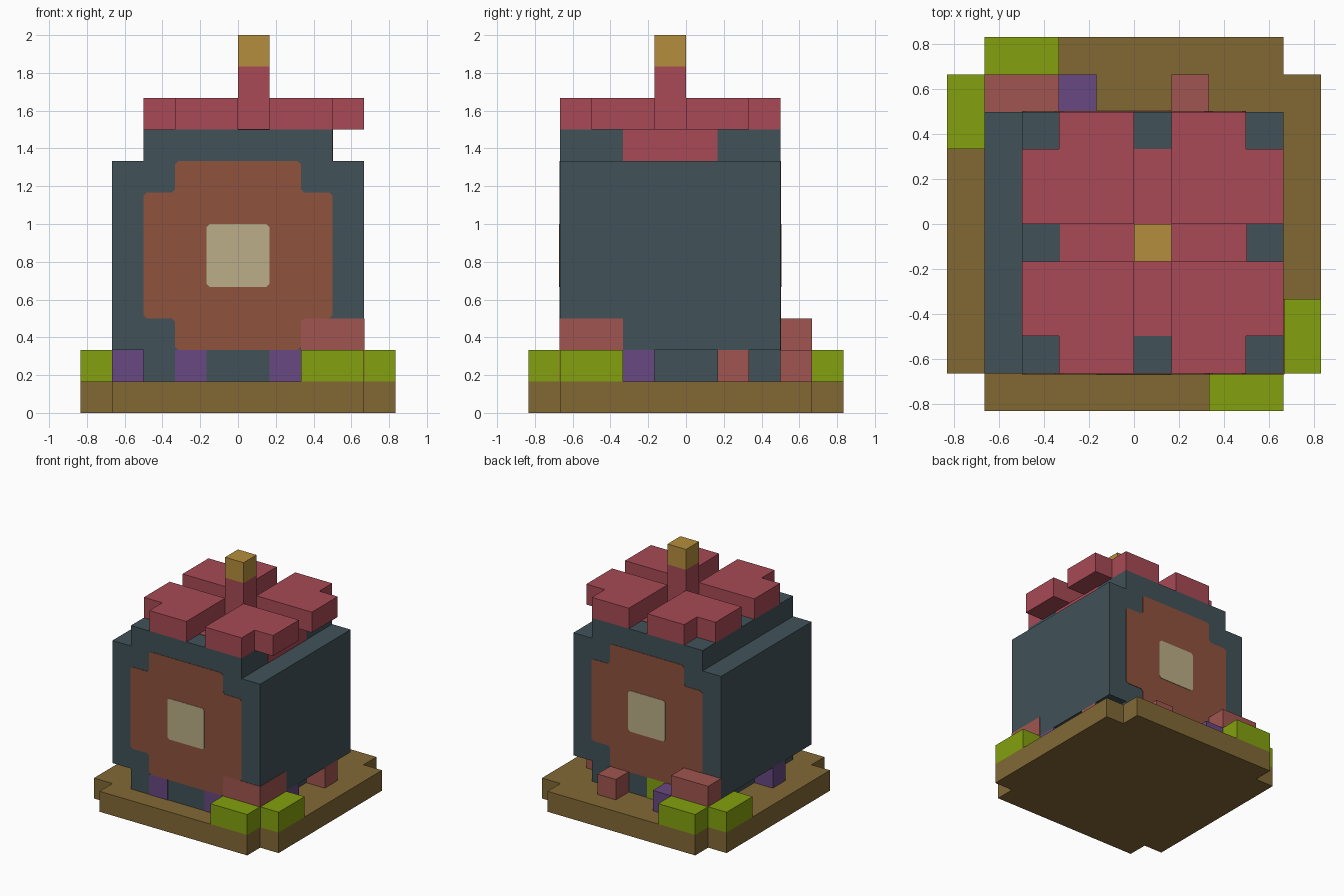
import bpy, bmesh
from mathutils import Vector

if "Cube" in bpy.data.objects:
    bpy.data.objects.remove(bpy.data.objects["Cube"])

U = 1 / 6      # one block
E = 0.02       # how far painted pieces stand proud, in blocks


def material(name, rgb):
    col = [((c / 255 + 0.055) / 1.055) ** 2.4 if c > 10 else c / 255 / 12.92 for c in rgb] + [1]
    m = bpy.data.materials.new(name)
    m.use_nodes = True
    m.diffuse_color = col
    b = m.node_tree.nodes["Principled BSDF"]
    b.inputs["Base Color"].default_value = col
    b.inputs["Roughness"].default_value = 1
    return m


SLATE = material("slate", (65, 82, 88))
BROWN = material("wood brown", (142, 82, 60))
CREAM = material("cream", (188, 174, 136))
EARTH = material("earth", (130, 105, 53))
GREEN = material("leaf green", (131, 160, 14))
PURPLE = material("purple", (104, 72, 130))
SALMON = material("salmon", (160, 85, 80))
RED = material("petal red", (168, 74, 85))
GOLD = material("gold", (181, 141, 60))


def prism(name, mat, pts, lo, hi, axis="z"):
    """Extrude an outline, given in blocks, along z (xy outline) or y (xz outline)."""
    def place(p, d):
        return Vector((p[0], p[1], d) if axis == "z" else (p[0], d, p[1])) * U
    bm = bmesh.new()
    a = [bm.verts.new(place(p, lo)) for p in pts]
    b = [bm.verts.new(place(p, hi)) for p in pts]
    bm.faces.new(a)
    bm.faces.new(b)
    for i in range(len(pts)):
        j = (i + 1) % len(pts)
        bm.faces.new((a[i], a[j], b[j], b[i]))
    bmesh.ops.recalc_face_normals(bm, faces=bm.faces)
    me = bpy.data.meshes.new(name)
    bm.to_mesh(me)
    bm.free()
    me.materials.append(mat)
    ob = bpy.data.objects.new(name, me)
    bpy.context.collection.objects.link(ob)
    return ob


def box(name, mat, x0, x1, y0, y1, z0, z1):
    return prism(name, mat, [(x0, y0), (x1, y0), (x1, y1), (x0, y1)], z0, z1)


def notched(cx, cy, r, n=1):
    """Square outline of half width r with a square notch n at each corner."""
    q = r - n
    pts = [(q, -r), (q, -q), (r, -q), (r, q), (q, q), (q, r),
           (-q, r), (-q, q), (-r, q), (-r, -q), (-q, -q), (-q, -r)]
    return [(cx + x, cy + y) for x, y in pts]


def chamfer(pts, d=0.1):
    """Clip every corner of an outline by d."""
    out = []
    for i, p in enumerate(pts):
        p = Vector(p)
        for q in (pts[i - 1], pts[(i + 1) % len(pts)]):
            out.append(tuple(p + (Vector(q) - p).normalized() * d))
    return out


# Ground slab
prism("ground_slab", EARTH, notched(0, 0, 5), 0, 1)

# Body: one profile run front to back, narrower at the foot and at the top
half = [(3, 1), (3, 2), (4, 2), (4, 8), (3, 8), (3, 9)]
prism("body", SLATE, half + [(-x, z) for x, z in reversed(half)], -4, 3, "y")

# Wood-grain panels with a pale centre on both ends
square = [(-1, 4), (1, 4), (1, 6), (-1, 6)]
for end, y, s in (("front", -4, -1), ("back", 3, 1)):
    prism(end + "_wood_panel", BROWN, chamfer(notched(0, 5, 3)), y - s * 0.1, y + s * E, "y")
    prism(end + "_panel_centre", CREAM, chamfer(square), y - s * 0.1, y + s * 2 * E, "y")

# Flower: embedded disc, four petals, stem and golden tip
prism("flower_disc", RED, notched(0.5 + E, -0.5, 2.5), 8, 9 + E)
for sx in (-1, 1):
    for sy in (-1, 1):
        outline = [(0.5, 0.5), (3.5, 0.5), (3.5, 2.5), (2.5, 2.5), (2.5, 3.5), (0.5, 3.5)]
        name = ("front" if sy < 0 else "back") + ("_left" if sx > 0 else "_right") + "_petal"
        prism(name, RED, [(0.5 + sx * x, -0.5 + sy * y) for x, y in outline], 9, 10)
box("flower_stem", RED, 0, 1, -1, 0, 9, 11)
box("flower_tip", GOLD, 0, 1, -1, 0, 11, 12)

# Leaves on the slab at two opposite corners
box("front_leaf", GREEN, 2, 4, -5, -4, 1, 2)
box("left_leaf", GREEN, 4, 5, -4, -2, 1, 2)
box("back_leaf", GREEN, -4, -2, 4, 5, 1, 2)
box("right_leaf", GREEN, -5, -4, 2, 4, 1, 2)
box("back_leaf_patch", GREEN, -1, 0, 2.9, 3 + E, 1, 2)

# Salmon blocks
box("front_corner_block", SALMON, 2, 4 + E, -4 - E, -2, 1, 3)
box("back_corner_block", SALMON, -4, -2, 3, 4, 1, 3)
box("back_small_block", SALMON, 1, 2, 3, 4, 1, 2)
box("left_small_block", SALMON, 3, 4, 1, 2, 1, 2)

# Purple blocks
box("front_purple_patch_right", PURPLE, -2, -1, -4 - E, -3.9, 1, 2)
box("front_purple_patch_left", PURPLE, 1, 2, -4 - E, -3.9, 1, 2)
box("left_purple_block", PURPLE, 3, 4, -2, -1, 1, 2)
box("right_purple_block", PURPLE, -4, -3, -2, -1, 1, 2)
box("back_purple_block", PURPLE, -2, -1, 3, 4, 1, 2)
